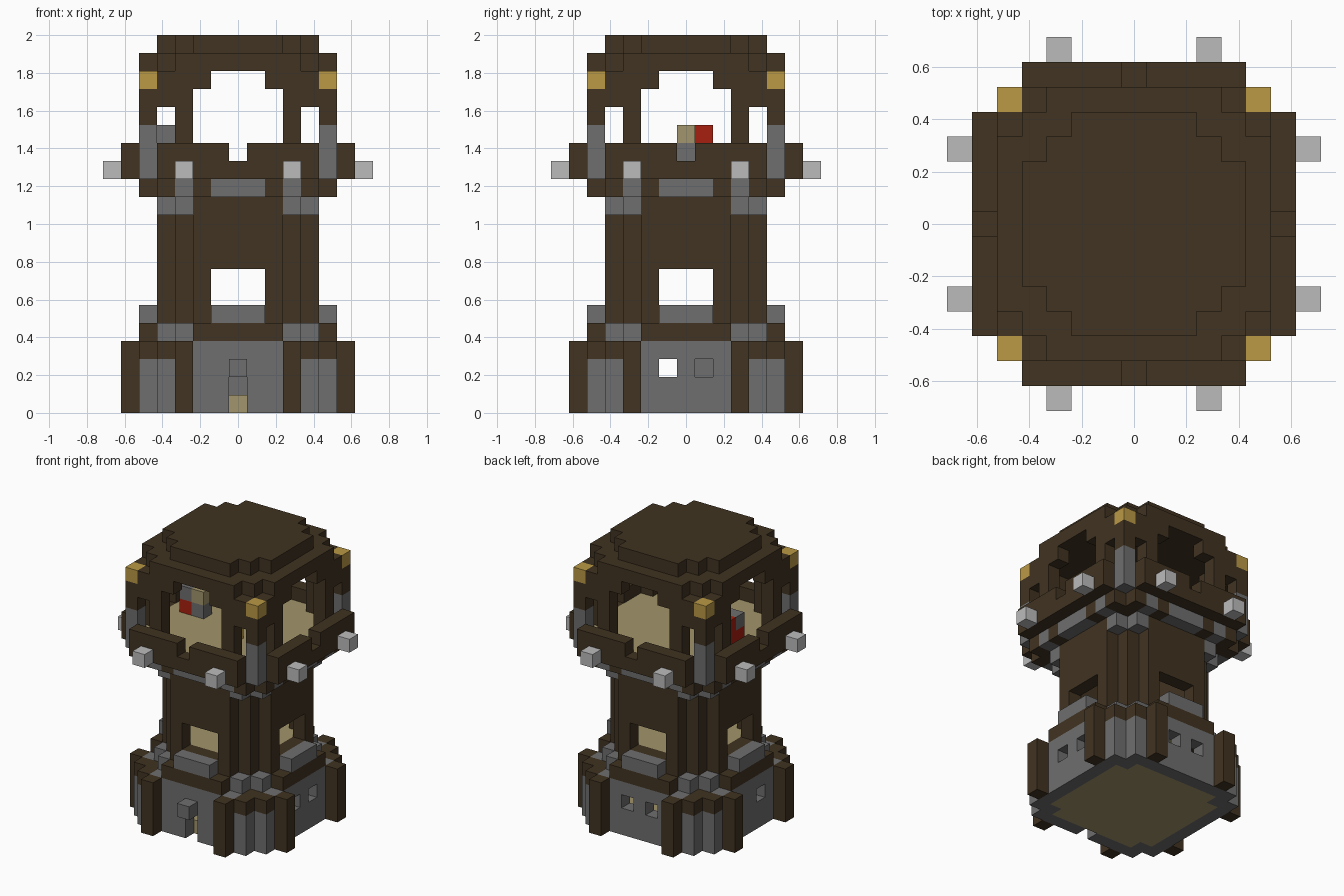
import bpy
import bmesh

cube = bpy.data.objects.get("Cube")
if cube:
    bpy.data.objects.remove(cube, do_unlink=True)

U = 2 / 21  # edge of one block


def material(name, r, g, b):
    m = bpy.data.materials.new(name)
    m.use_nodes = True
    m.diffuse_color = (r, g, b, 1)
    m.node_tree.nodes["Principled BSDF"].inputs["Base Color"].default_value = (r, g, b, 1)
    return m


brown = material("dark_timber", .052, .033, .015)
stone = material("stone", .156, .156, .156)
pale = material("pale_stone", .50, .50, .50)
tan = material("tan_planks", .36, .30, .15)
gold = material("gold", .49, .32, .06)
red = material("red", .39, .014, .005)

grid = {}   # block position -> part name
looks = {}  # part name -> material


def put(name, mat, cells, low, high=None):
    """Stack a plan of blocks from level low to level high."""
    looks[name] = mat
    for x, y in cells:
        for z in range(low, (low if high is None else high) + 1):
            grid[x, y, z] = name


def cut(cells, low, high=None):
    for x, y in cells:
        for z in range(low, (low if high is None else high) + 1):
            grid.pop((x, y, z), None)


def sym(*cells):
    """Repeat plan cells on all four sides, mirrored."""
    out = set()
    for a, b in cells:
        for s in (1, -1):
            for t in (1, -1):
                out |= {(a * s, b * t), (b * t, a * s)}
    return out


def side(reach, dist, start=0):
    return sym(*[(i, dist) for i in range(start, reach + 1)])


def square(r):
    return {(x, y) for x in range(-r, r + 1) for y in range(-r, r + 1)}


# Base: plank floor, stone walls, timber corners and buttresses
put("ground_floor", tan, square(4) - sym((4, 4)), 0)
put("base_wall", stone, side(4, 5) | sym((4, 4)), 0, 3)
put("base_corner_trim", brown, sym((4, 5), (4, 4)), 3)
put("buttresses", brown, sym((3, 6)), 0, 3)
put("door_lamp", stone, [(0, -6)], 2)
cut([(0, -5)], 0, 2)
cut([(-1, 5), (1, 5), (5, -1), (5, 1), (-5, -1)], 2)

# Ledge above the base
put("base_ledge", brown, side(2, 5), 4)
put("base_corner_stones", stone, sym((3, 4)), 4)

# Tower shaft with a window and sill on each side
shaft = side(2, 4) | sym((3, 3))
put("tower_wall", brown, shaft, 4, 11)
put("middle_floor", tan, square(3) - sym((3, 3)), 5)
put("window_sills", stone, side(1, 5), 5)
cut(side(1, 4), 6, 7)

# Corbels and underside of the lookout
put("corner_corbels", stone, sym((3, 4)), 11)
put("lookout_base", brown, square(4) | side(4, 5), 12)
put("lookout_brackets", stone, side(1, 5) | sym((3, 5)), 12)

# Lookout deck, parapet and outer studs
put("lookout_floor", tan, square(5) - sym((5, 5)), 13)
put("parapet", brown, side(4, 6), 13, 14)
cut(sym((0, 6)), 14)
put("parapet_studs", pale, sym((3, 7)), 13)

# Posts, braces and arches carrying the roof
put("corner_post_feet", stone, sym((5, 5)), 13, 15)
put("corner_posts", brown, sym((5, 5)), 16, 17)
put("post_caps", gold, sym((5, 5)), 18)
put("roof_columns", brown, sym((3, 5)), 14, 17)
put("roof_braces", brown, sym((4, 5)), 17)
put("roof_arches", brown, side(4, 5, 2), 18)

# Stepped roof
put("lower_roof", brown, square(4) | side(3, 5), 19)
put("upper_roof", brown, square(3) | side(2, 4), 20)

# Furnishings on the deck
put("banner", red, [(-4, 1), (-4, 0)], 14)
put("banner", red, [(-4, 1)], 15)
put("stand", stone, [(-3, 0)], 14)
put("stand", stone, [(-4, 0)], 15)
put("stand_top", tan, [(-3, 0)], 15)
put("treasure", gold, [(1, -2)], 14)


# Turn each part's exposed block sides into one mesh
for name, mat in looks.items():
    bm = bmesh.new()
    for cell in [c for c, n in grid.items() if n == name]:
        for axis in range(3):
            for step in (-1, 1):
                near = list(cell)
                near[axis] += step
                if tuple(near) in grid:
                    continue
                corners = []
                for p, q in ((-1, -1), (1, -1), (1, 1), (-1, 1)):
                    v = [cell[0], cell[1], cell[2] + .5]
                    v[axis] += step / 2
                    v[(axis + 1) % 3] += p / 2
                    v[(axis + 2) % 3] += q / 2
                    corners.append(bm.verts.new([c * U for c in v]))
                bm.faces.new(corners if step > 0 else corners[::-1])
    bmesh.ops.remove_doubles(bm, verts=bm.verts[:], dist=.001)
    mesh = bpy.data.meshes.new(name)
    bm.to_mesh(mesh)
    bm.free()
    mesh.materials.append(mat)
    bpy.context.collection.objects.link(bpy.data.objects.new(name, mesh))
